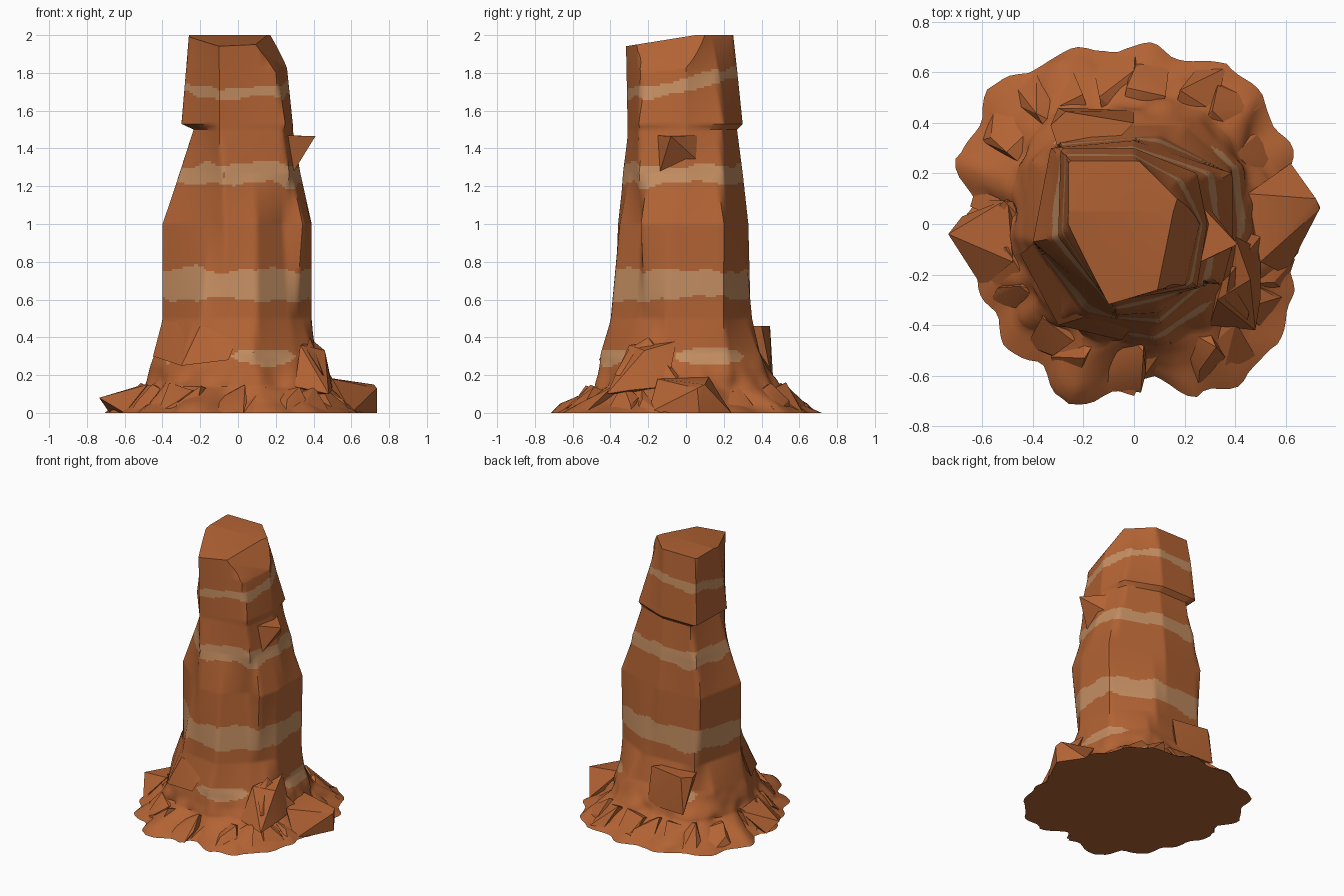
import bpy, bmesh, math, random
from mathutils import Vector, noise

if "Cube" in bpy.data.objects:
    bpy.data.objects.remove(bpy.data.objects["Cube"])
random.seed(4)


def mat(name, col):
    m = bpy.data.materials.new(name)
    m.diffuse_color = (*col, 1)
    m.use_nodes = True
    m.node_tree.nodes["Principled BSDF"].inputs["Base Color"].default_value = m.diffuse_color
    return m


BROWN = mat("rust rock", (0.45, 0.125, 0.034))
TAN = mat("tan strata", (0.55, 0.27, 0.12))


def finish(bm, name, angle):
    bmesh.ops.recalc_face_normals(bm, faces=bm.faces[:])
    me = bpy.data.meshes.new(name)
    bm.to_mesh(me)
    bm.free()
    ob = bpy.data.objects.new(name, me)
    bpy.context.collection.objects.link(ob)
    me.materials.append(BROWN)
    me.materials.append(TAN)
    bpy.ops.object.select_all(action='DESELECT')
    ob.select_set(True)
    bpy.context.view_layer.objects.active = ob
    bpy.ops.object.shade_smooth_by_angle(angle=math.radians(angle))
    return ob


def radius(poly, t):
    """Distance from the axis to a star-shaped outline along angle t."""
    d = Vector((math.cos(t), math.sin(t)))
    for i, p in enumerate(poly):
        a, b = Vector(p), Vector(poly[(i + 1) % len(poly)])
        e = b - a
        den = d.x * e.y - d.y * e.x
        if abs(den) < 1e-9:
            continue
        r = (a.x * e.y - a.y * e.x) / den
        s = (a.x * d.y - a.y * d.x) / den
        if r > 0 and -1e-6 <= s <= 1 + 1e-6:
            return r
    return 0.3


# Outlines at the main heights
foot = [(.70, .07), (.6, .28), (.5, .5), (.37, .65), (.15, .66), (-.02, .71), (-.2, .68),
        (-.4, .62), (-.57, .52), (-.68, .25), (-.64, .08), (-.70, -.04), (-.5, -.47),
        (-.38, -.56), (-.25, -.7), (0, -.68), (.05, -.58), (.24, -.67), (.42, -.62),
        (.58, -.48), (.63, -.2)]
rim = [(p[0] * f, p[1] * f) for p, f in zip(foot, [.93, .8, .93, .84, .9, .82, .92] * 3)]
low = [(.5, 0), (.45, .24), (.28, .46), (0, .5), (-.3, .44), (-.46, .25), (-.5, -.05),
       (-.4, -.33), (-.2, -.45), (.1, -.48), (.35, -.37), (.46, -.2)]
levels = [
    (0.0, foot), (0.05, rim), (0.14, low),
    (0.32, [(.41, 0), (.39, .22), (.2, .39), (-.2, .39), (-.4, .25), (-.44, -.06),
            (-.28, -.38), (.08, -.45), (.3, -.3), (.4, -.2)]),
    (0.5, [(.39, -.1), (.38, .2), (.1, .35), (-.3, .32), (-.4, -.07), (-.2, -.36),
           (.1, -.4), (.28, -.25)]),
    (1.0, [(.39, -.08), (.39, .2), (0, .33), (-.33, .3), (-.4, -.07), (-.07, -.36),
           (.1, -.35), (.24, -.23), (.35, -.24)]),
    (1.27, [(.33, 0), (.3, .2), (0, .3), (-.28, .29), (-.31, -.05), (-.08, -.335),
            (.27, -.25)]),
    (1.5, [(.29, 0), (.23, .19), (0, .27), (-.23, .27), (-.235, -.05), (-.1, -.31),
           (.24, -.25)]),
    (1.53, [(.29, 0), (.25, .2), (0, .3), (-.29, .3), (-.3, -.05), (-.1, -.31),
            (.25, -.25)]),
    (1.82, [(.26, 0), (.17, .17), (0, .27), (-.27, .27), (-.275, -.03), (-.1, -.315),
            (.2, -.24)]),
    (2.0, [(.25, .02), (.02, .25), (-.26, .25), (-.26, 0), (-.1, -.32), (.12, -.25)]),
]

# Pillar: fine loft through the outlines
N = 144
zs = []
for (z0, _), (z1, _) in zip(levels, levels[1:]):
    n = max(2, round((z1 - z0) / 0.0125))
    zs += [z0 + (z1 - z0) * i / n for i in range(n)]
zs.append(2.0)
table = [[radius(p, 2 * math.pi * j / N) for j in range(N)] for _, p in levels]
bm = bmesh.new()
rings = []
for z in zs:
    k = min(max(i for i in range(len(levels)) if levels[i][0] <= z + 1e-9), len(levels) - 2)
    f = (z - levels[k][0]) / (levels[k + 1][0] - levels[k][0])
    ring = []
    for j in range(N):
        t = 2 * math.pi * j / N
        r = table[k][j] * (1 - f) + table[k + 1][j] * f
        c, s = math.cos(t), math.sin(t)
        if z < 0.3:   # rough skirt
            r += 0.07 * (1 - z / 0.3) * noise.noise(Vector((c * 5, s * 5, z * 9)))
        ring.append(bm.verts.new((r * c, r * s, z)))
    rings.append(ring)
for a, b in zip(rings, rings[1:]):
    for j in range(N):
        i = (j + 1) % N
        bm.faces.new((a[j], a[i], b[i], b[j]))
bm.faces.new(rings[0][::-1])
bm.faces.new(rings[-1])


def in_band(p):
    t = math.atan2(p.y, p.x)
    w = noise.noise(Vector((p.x * 6, p.y * 6, 3.0))) * 0.03
    v = noise.noise(Vector((p.x * 7, p.y * 7, 9.0)))
    bands = [(0.68 + w, 0.075 + 0.025 * v),
             (1.26 + w * 1.3, 0.052 + 0.03 * v),
             (1.74 + 0.06 * math.sin(t) + w, 0.03 + 0.02 * v)]
    # short patches near the bottom
    for centre, half in ((-70, 24), (18, 26), (215, 7), (120, 14)):
        d = abs((math.degrees(t) - centre + 180) % 360 - 180) / half
        if d < 1:
            bands.append((0.3 + w * .5, 0.045 * math.sqrt(1 - d * d)))
    return any(abs(p.z - c) < h for c, h in bands)


for f in bm.faces:
    if len(f.verts) == 4 and in_band(f.calc_center_median()):
        f.material_index = 1
# Sloped top cuts
for co, no in (((0, .05, 2), (0, -.16, 1)), ((.14, 0, 2), (.8, -.25, .55))):
    bmesh.ops.bisect_plane(bm, geom=bm.verts[:] + bm.edges[:] + bm.faces[:], dist=1e-5,
                           plane_co=co, plane_no=no, clear_outer=True)
    bmesh.ops.holes_fill(bm, edges=[e for e in bm.edges if e.is_boundary], sides=0)
finish(bm, "rock_pillar", 40)


def chunk(name, pts):
    bm = bmesh.new()
    for p in pts:
        bm.verts.new(p)
    res = bmesh.ops.convex_hull(bm, input=bm.verts[:])
    bmesh.ops.delete(bm, geom=[v for v in bm.verts if not v.link_faces], context='VERTS')
    finish(bm, name, 25)


# Larger broken pieces
chunk("upper_shard", [(.41, -.08, 1.465), (.24, .1, 1.47), (.2, -.18, 1.47),
                      (.32, 0, 1.36), (.29, -.14, 1.27), (.27, .1, 1.3)])
chunk("right_block", [(.45, .12, .19), (.5, -.15, .18), (.72, .1, .15), (.735, .06, .13),
                      (.735, .07, 0), (.62, .24, 0), (.6, -.2, 0), (.4, 0, 0)])
chunk("left_wedge", [(-.735, -.04, .08), (-.5, .1, .15), (-.48, -.15, .15),
                     (-.68, .03, 0), (-.6, -.25, 0), (-.4, 0, 0)])
chunk("front_right_chunk", [(.33, -.3, .36), (.46, -.22, .33), (.3, -.4, .14), (.5, -.3, .12),
                            (.48, -.42, .1), (.3, -.2, .1), (.4, -.05, .38), (.5, -.1, .14)])
chunk("back_chunk", [(-.33, .39, .46), (-.27, .445, .46), (0, .4, .46), (-.1, .3, .46),
                     (-.3, .3, .46), (-.3, .46, .2), (0, .45, .2), (-.1, .3, .2)])
chunk("front_ledge", [(-.4, -.08, .49), (-.2, -.37, .46), (0, -.4, .41), (-.2, -.2, .46),
                      (-.45, -.12, .3), (-.3, -.4, .25), (-.05, -.46, .28)])
chunk("right_shelf", [(.38, -.2, .4), (.4, -.02, .22), (.45, -.38, .2), (.5, -.05, .18),
                      (.36, -.3, .34)])

# Rubble around the foot
for i in range(22):
    t = 2 * math.pi * (i + random.uniform(-.3, .3)) / 22
    R = radius(foot, t)
    pts = []
    for r, w, z in ((R - .02, .07, 0), (R - .07, .06, .06), (R - .15, .06, .13), (.4, .06, .08)):
        for side in (-1, 1):
            a = t + side * w * random.uniform(.6, 1.5) / r
            q = r + random.uniform(-.04, .01)
            pts.append((q * math.cos(a), q * math.sin(a), z * random.uniform(.5, 1.25)))
    chunk("rubble_%02d" % i, pts)
